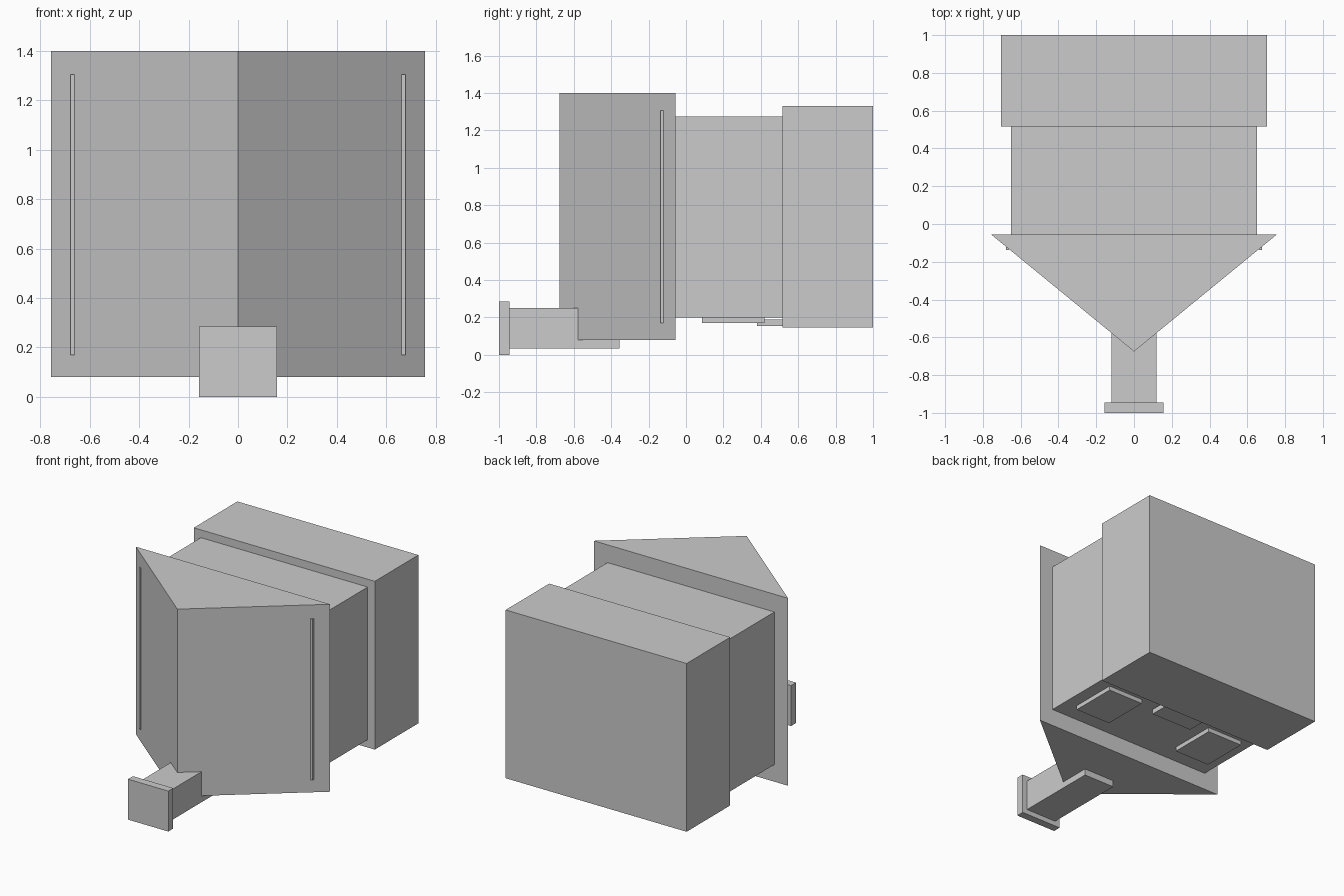
import bpy

# Remove the default cube
cube = bpy.data.objects.get("Cube")
if cube:
    bpy.data.objects.remove(cube, do_unlink=True)

# Single flat grey
grey = bpy.data.materials.new("plain_grey")
grey.use_nodes = True
COLOUR = (0.6, 0.6, 0.6, 1)
grey.diffuse_color = COLOUR
grey.node_tree.nodes["Principled BSDF"].inputs["Base Color"].default_value = COLOUR


def prism(name, outline, z0, z1):
    """Extrude a counter-clockwise plan outline from z0 to z1."""
    n = len(outline)
    verts = [(x, y, z) for z in (z0, z1) for x, y in outline]
    faces = [tuple(reversed(range(n))), tuple(range(n, 2 * n))]
    faces += [(i, (i + 1) % n, (i + 1) % n + n, i + n) for i in range(n)]
    mesh = bpy.data.meshes.new(name)
    mesh.from_pydata(verts, [], faces)
    mesh.materials.append(grey)
    obj = bpy.data.objects.new(name, mesh)
    bpy.context.collection.objects.link(obj)
    return obj


def box(name, x0, x1, y0, y1, z0, z1):
    return prism(name, [(x0, y0), (x1, y0), (x1, y1), (x0, y1)], z0, z1)


# Main body: rear housing, narrower middle section, wedge-shaped nose
box("rear_housing", -0.705, 0.705, 0.515, 1.0, 0.145, 1.33)
box("middle_body", -0.65, 0.65, -0.055, 0.515, 0.2, 1.275)
prism("wedge_nose", [(0, -0.675), (0.757, -0.055), (-0.757, -0.055)], 0.08, 1.4)

# Front coupling arm and its end plate
box("coupling_arm", -0.12, 0.12, -0.945, -0.355, 0.035, 0.25)
box("coupling_plate", -0.157, 0.157, -1.0, -0.945, 0.0, 0.285)

# Mirrored details: thin strips on the nose and pads under the body
for side, s in (("left", 1), ("right", -1)):
    xs = sorted((s * 0.662, s * 0.677))
    box(side + "_nose_strip", *xs, -0.137, -0.115, 0.17, 1.305)
    xs = sorted((s * 0.285, s * 0.56))
    box(side + "_under_pad", *xs, 0.085, 0.42, 0.17, 0.205)

# Small centre bar under the body, running into the rear housing
box("centre_under_bar", -0.16, 0.16, 0.38, 0.6, 0.155, 0.19)
